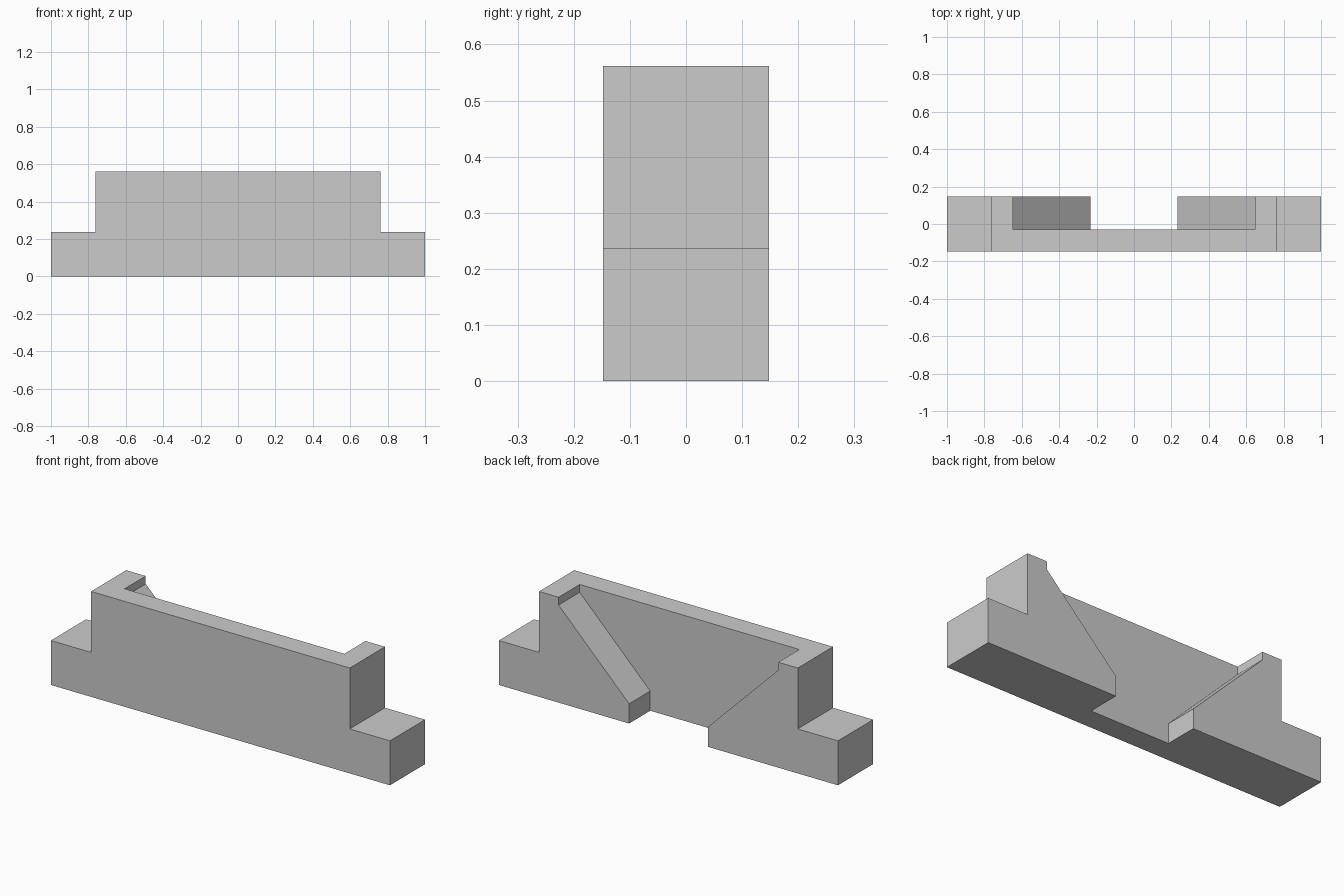
import bpy
import bmesh

cube = bpy.data.objects.get("Cube")
if cube:
    bpy.data.objects.remove(cube, do_unlink=True)

grey = bpy.data.materials.new("light grey")
grey.use_nodes = True
colour = (0.6, 0.6, 0.6, 1)
grey.diffuse_color = colour
grey.node_tree.nodes["Principled BSDF"].inputs["Base Color"].default_value = colour


def prism(name, half, y0, y1):
    """Mirror a half profile in x and extrude it from y0 to y1."""
    outline = half + [(-x, z) for x, z in reversed(half)]
    bm = bmesh.new()
    face = bm.faces.new([bm.verts.new((x, y0, z)) for x, z in outline])
    side = bmesh.ops.extrude_face_region(bm, geom=[face])["geom"]
    verts = [g for g in side if isinstance(g, bmesh.types.BMVert)]
    bmesh.ops.translate(bm, vec=(0, y1 - y0, 0), verts=verts)
    bmesh.ops.recalc_face_normals(bm, faces=bm.faces)
    mesh = bpy.data.meshes.new(name)
    bm.to_mesh(mesh)
    bm.free()
    mesh.materials.append(grey)
    obj = bpy.data.objects.new(name, mesh)
    bpy.context.collection.objects.link(obj)
    return obj


# Stepped block with a low shoulder at each end
body = prism("stepped_bracket",
             [(1, 0), (1, 0.237), (0.763, 0.237), (0.763, 0.562)],
             -0.148, 0.148)

# Rear pocket with sloping sides, leaving a thin front wall
pocket = prism("pocket_cutter",
               [(0.232, -0.1), (0.232, 0.105), (0.648, 0.52), (0.648, 0.7)],
               -0.03, 0.3)
pocket.hide_render = True

cut = body.modifiers.new("rear pocket", 'BOOLEAN')
cut.operation = 'DIFFERENCE'
cut.solver = 'EXACT'
cut.object = pocket
bpy.context.view_layer.objects.active = body
bpy.ops.object.modifier_apply(modifier=cut.name)
bpy.data.objects.remove(pocket, do_unlink=True)
